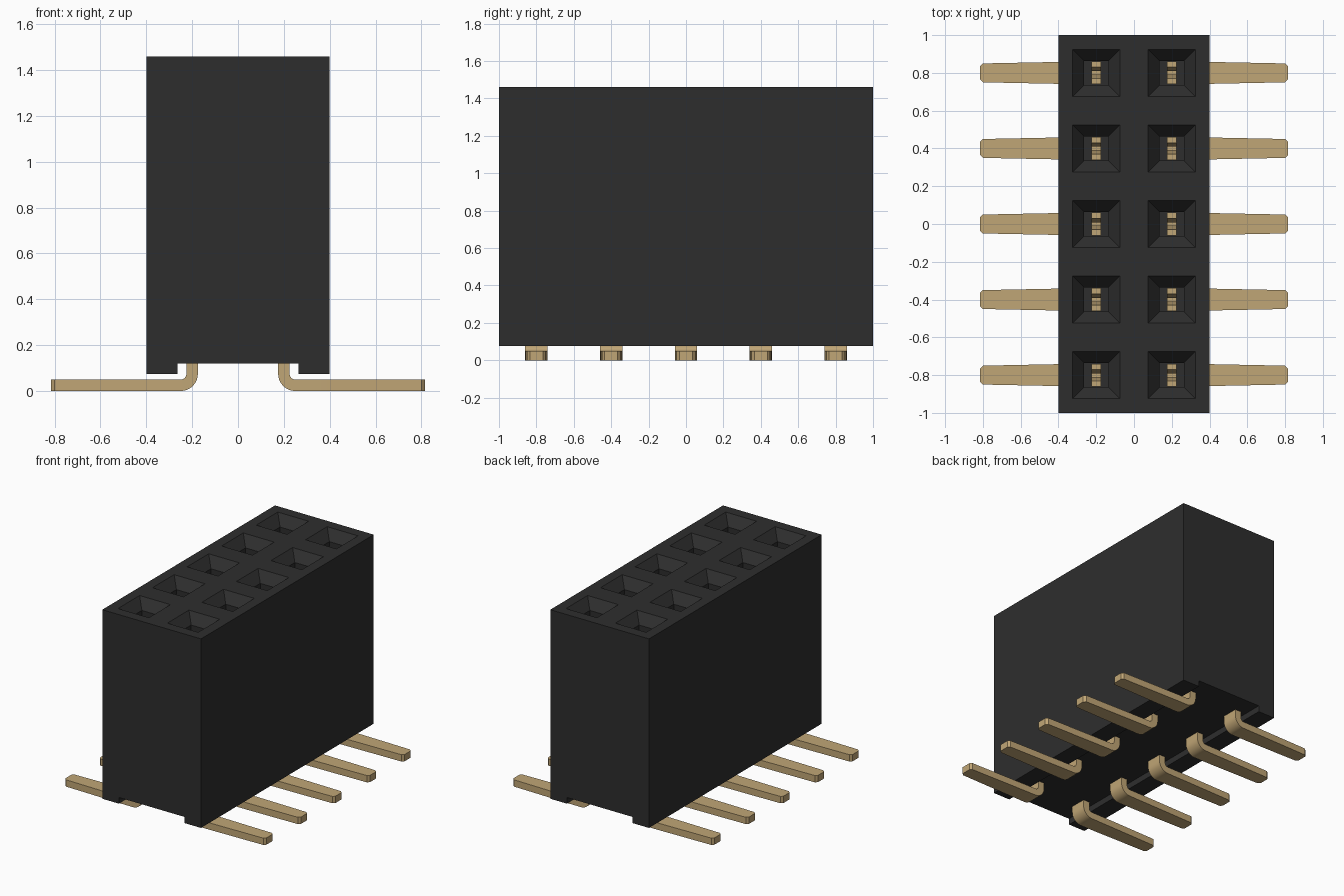
import bpy, bmesh, math
from mathutils import Matrix

cube = bpy.data.objects.get("Cube")
if cube:
    bpy.data.objects.remove(cube, do_unlink=True)

PITCH = 0.4
ROWS = [PITCH * (i - 2) for i in range(5)]
COLS = [-PITCH / 2, PITCH / 2]
TOP, BOTTOM, RECESS = 1.46, 0.075, 0.12


def material(name, color):
    m = bpy.data.materials.new(name)
    m.use_nodes = True
    m.diffuse_color = (*color, 1)
    bsdf = m.node_tree.nodes["Principled BSDF"]
    bsdf.inputs["Base Color"].default_value = (*color, 1)
    bsdf.inputs["Roughness"].default_value = 0.6
    return m


def loft(bm, rings):
    """Skin a list of four-point rings and cap both ends."""
    rings = [[bm.verts.new(p) for p in ring] for ring in rings]
    n = len(rings[0])
    for a, b in zip(rings, rings[1:]):
        for i in range(n):
            j = (i + 1) % n
            bm.faces.new((a[i], a[j], b[j], b[i]))
    bm.faces.new(rings[0][::-1])
    bm.faces.new(rings[-1])


def to_mesh(bm, name, mat):
    bmesh.ops.recalc_face_normals(bm, faces=bm.faces)
    me = bpy.data.meshes.new(name)
    bm.to_mesh(me)
    bm.free()
    me.materials.append(mat)
    return me


def add_object(name, me):
    ob = bpy.data.objects.new(name, me)
    bpy.context.collection.objects.link(ob)
    return ob


def rect(x, y, hx, hy, z):
    return [(x - hx, y - hy, z), (x + hx, y - hy, z),
            (x + hx, y + hy, z), (x - hx, y + hy, z)]


black = material("black plastic", (0.027, 0.027, 0.027))
gold = material("gold metal", (0.53, 0.38, 0.18))

# Housing: block with a channel along its underside
outline = [(-0.4, BOTTOM), (-0.265, BOTTOM), (-0.265, RECESS), (0.265, RECESS),
           (0.265, BOTTOM), (0.4, BOTTOM), (0.4, TOP), (-0.4, TOP)]
bm = bmesh.new()
loft(bm, [[(x, y, z) for x, z in outline] for y in (-1, 1)])
housing = add_object("housing", to_mesh(bm, "housing", black))

# Sockets: square shafts with funnel openings
bm = bmesh.new()
for x in COLS:
    for y in ROWS:
        levels = [(0.3, 0.064), (TOP - 0.07, 0.064), (TOP, 0.125), (TOP + 0.1, 0.125)]
        loft(bm, [rect(x, y, h, h, z) for z, h in levels])
cutter = add_object("socket_cutter", to_mesh(bm, "socket_cutter", black))
cutter.hide_render = True
mod = housing.modifiers.new("sockets", "BOOLEAN")
mod.operation = "DIFFERENCE"
mod.solver = "EXACT"
mod.object = cutter
bpy.context.view_layer.objects.active = housing
housing.select_set(True)
bpy.ops.object.modifier_apply(modifier=mod.name)
bpy.data.objects.remove(cutter, do_unlink=True)

# Contact: tapered foot, rounded bend and upright stem
THICK, OUTER = 0.05, 0.075
bm = bmesh.new()
path = [(x, 0, x, THICK, w) for x, w in ((0.815, 0.035), (0.8, 0.05), (0.4, 0.058))]
cx, cz = 0.175 + OUTER, OUTER
for i in range(9):
    a = math.radians(270 - 90 * i / 8)
    c, s, r = math.cos(a), math.sin(a), OUTER - THICK
    path.append((cx + OUTER * c, cz + OUTER * s, cx + r * c, cz + r * s, 0.06))
path.append((0.175, 0.45, 0.225, 0.45, 0.06))
loft(bm, [[(x1, -w, z1), (x1, w, z1), (x2, w, z2), (x2, -w, z2)]
          for x1, z1, x2, z2, w in path])

# Two spring tines that pinch together near the mouth
for side in (-1, 1):
    tine = [(0.44, 0.045), (1.05, 0.024), (1.14, 0.024), (1.24, 0.045)]
    loft(bm, [rect(0.2, side * y, 0.025, 0.015, z) for z, y in tine])
contact = to_mesh(bm, "contact", gold)

for side, turn in (("left", 0), ("right", math.pi)):
    for i, y in enumerate(ROWS):
        ob = add_object(f"contact_{side}_{i + 1}", contact)
        ob.matrix_world = Matrix.Translation((0, y, 0)) @ Matrix.Rotation(turn, 4, "Z")

# Smooth only the bends
bpy.ops.object.select_all(action="DESELECT")
first = bpy.data.objects["contact_left_1"]
first.select_set(True)
bpy.context.view_layer.objects.active = first
bpy.ops.object.shade_smooth_by_angle(angle=math.radians(25))
